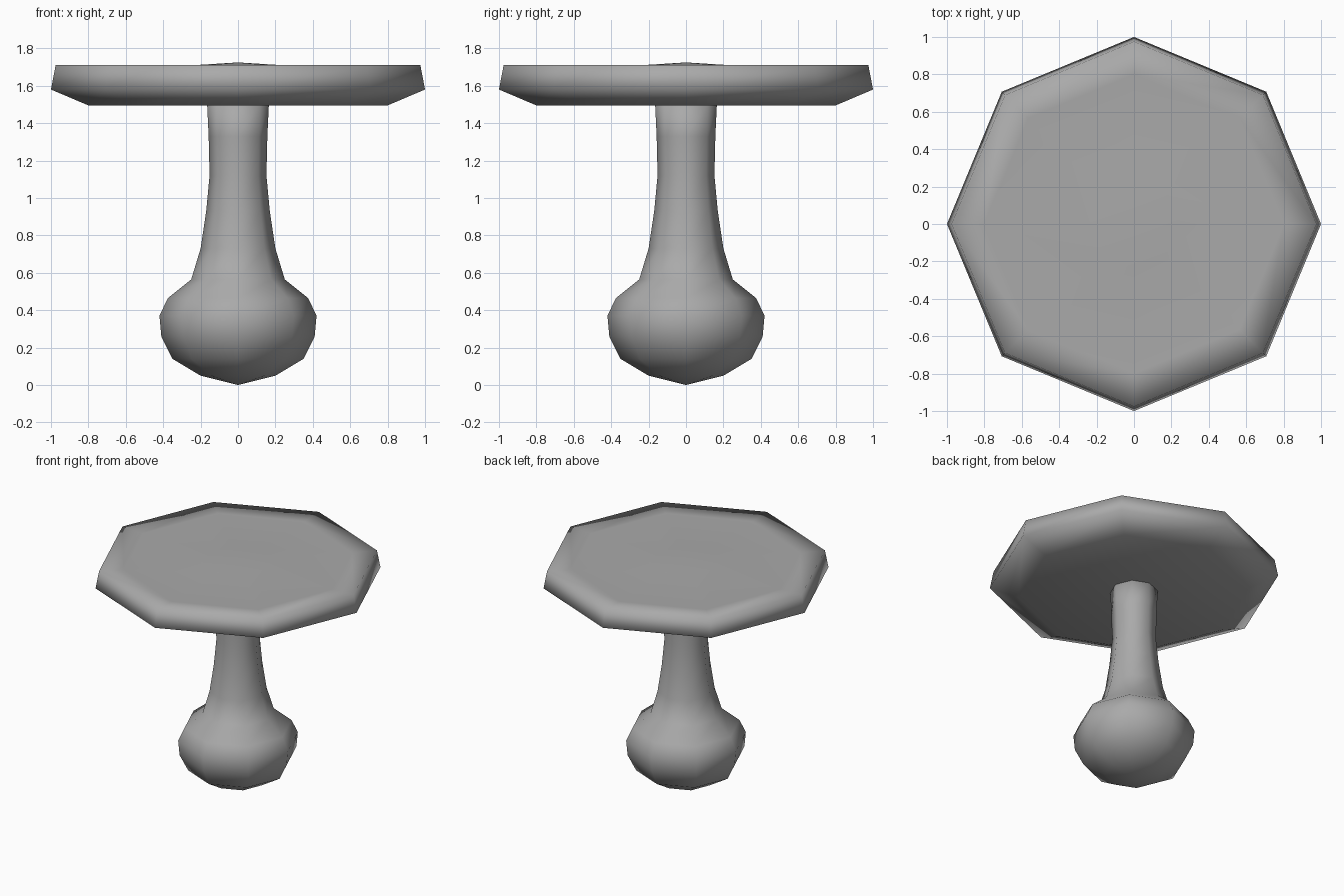
import bpy
import bmesh
from math import cos, sin, pi

SIDES = 8

cube = bpy.data.objects.get("Cube")
if cube:
    bpy.data.objects.remove(cube, do_unlink=True)

# Single grey finish
grey = bpy.data.materials.new("mid_grey")
grey.use_nodes = True
colour = (0.4, 0.4, 0.4, 1)
grey.diffuse_color = colour
grey.node_tree.nodes["Principled BSDF"].inputs["Base Color"].default_value = colour


def turn(name, profile):
    """Turn a (radius, height) profile into a smooth eight-sided solid."""
    bm = bmesh.new()
    rings = []
    for r, z in profile:
        if r == 0:
            rings.append([bm.verts.new((0, 0, z))] * SIDES)
        else:
            rings.append([bm.verts.new((r * cos(2 * pi * i / SIDES),
                                        r * sin(2 * pi * i / SIDES), z))
                          for i in range(SIDES)])
    for low, high in zip(rings, rings[1:]):
        for i in range(SIDES):
            j = (i + 1) % SIDES
            corners = dict.fromkeys((low[i], low[j], high[j], high[i]))
            bm.faces.new(list(corners))
    bmesh.ops.recalc_face_normals(bm, faces=bm.faces)
    for face in bm.faces:
        face.smooth = True
    mesh = bpy.data.meshes.new(name)
    bm.to_mesh(mesh)
    bm.free()
    mesh.materials.append(grey)
    obj = bpy.data.objects.new(name, mesh)
    bpy.context.collection.objects.link(obj)
    return obj


# Bulbous foot flowing into the slender stem
turn("bulb_and_stem", [
    (0, 0), (0.2, 0.05), (0.35, 0.14), (0.41, 0.26), (0.42, 0.37),
    (0.375, 0.465), (0.25, 0.565), (0.2, 0.73), (0.17, 0.93),
    (0.152, 1.12), (0.157, 1.33), (0.165, 1.5), (0, 1.51)])

# Wide octagonal top with a bevelled underside and a slight central rise
turn("wide_top", [
    (0, 1.5), (0.8, 1.495), (1, 1.58), (0.975, 1.71),
    (0.8, 1.705), (0.24, 1.71), (0, 1.725)])
